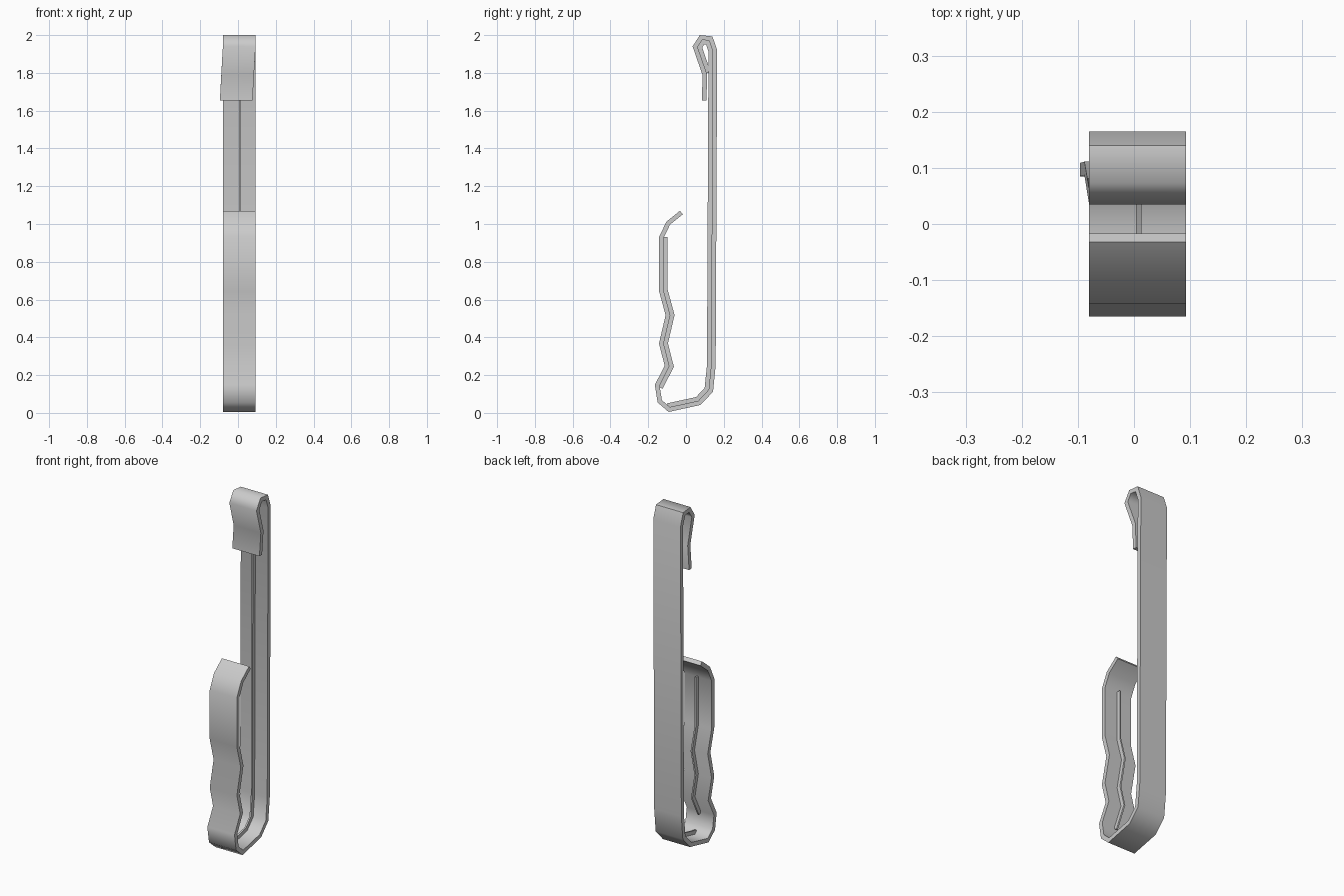
import bpy
import bmesh
import math
from mathutils import Vector

cube = bpy.data.objects.get("Cube")
if cube:
    bpy.data.objects.remove(cube)

metal = bpy.data.materials.new("grey metal")
metal.use_nodes = True
GREY = (0.6, 0.6, 0.6, 1)
metal.diffuse_color = GREY
metal.node_tree.nodes["Principled BSDF"].inputs["Base Color"].default_value = GREY

# Outer line of the bent strip in (y, z): hook tip, over the top, down the back, up the front
PATH = [Vector(p) for p in (
    (0.085, 1.655), (0.087, 1.79), (0.035, 1.94), (0.073, 2.0), (0.14, 1.993),
    (0.165, 1.92), (0.157, 0.25), (0.143, 0.112), (0.077, 0.042), (-0.092, 0.005),
    (-0.15, 0.055), (-0.165, 0.148), (-0.113, 0.25), (-0.143, 0.367), (-0.108, 0.517),
    (-0.143, 0.646), (-0.143, 0.93), (-0.104, 1.012), (-0.032, 1.07))]
STRIP = 0.024
RIB = 0.022


def offset(path, dist):
    """Shift a polyline to its inner side with mitred corners."""
    dirs = [(b - a).normalized() for a, b in zip(path, path[1:])]
    normals = [Vector((d.y, -d.x)) for d in dirs]
    result = []
    for i, p in enumerate(path):
        n1, n2 = normals[max(i - 1, 0)], normals[min(i, len(normals) - 1)]
        mitre = (n1 + n2).normalized()
        result.append(p + mitre * dist / mitre.dot(n1))
    return result


def band(name, first, last, near, far, x0, x1):
    """Bar following the path between two depths, from x0 to x1."""
    lines = [offset(PATH, d)[first:last + 1] for d in (near, far)]
    # square off the ends of a partial band
    sub = PATH[first:last + 1]
    for line, d in zip(lines, (near, far)):
        square = offset(sub, d)
        line[0], line[-1] = square[0], square[-1]
    bm = bmesh.new()
    rings = []
    for i, (a, b) in enumerate(zip(*lines)):
        index = first + i
        # the hook tip leans sideways
        lean = -0.016 * (PATH[2].y - PATH[index].y) / (PATH[2].y - PATH[0].y) if index < 2 else 0
        rings.append([bm.verts.new((x + lean, p.x, p.y))
                      for x, p in ((x0, a), (x1, a), (x1, b), (x0, b))])
    for r, s in zip(rings, rings[1:]):
        for k in range(4):
            m = (k + 1) % 4
            bm.faces.new((r[k], r[m], s[m], s[k]))
    bm.faces.new(rings[0])
    bm.faces.new(rings[-1])
    bmesh.ops.recalc_face_normals(bm, faces=bm.faces)
    mesh = bpy.data.meshes.new(name)
    bm.to_mesh(mesh)
    bm.free()
    mesh.materials.append(metal)
    obj = bpy.data.objects.new(name, mesh)
    bpy.context.collection.objects.link(obj)
    bpy.ops.object.select_all(action='DESELECT')
    obj.select_set(True)
    bpy.context.view_layer.objects.active = obj
    bpy.ops.object.shade_smooth_by_angle(angle=math.radians(65))
    return obj


# Bent strip and the two thin ribs along its inside
band("clip_strip", 0, len(PATH) - 1, 0, STRIP, -0.08, 0.093)
band("back_rib", 1, 9, STRIP, STRIP + RIB, 0.004, 0.013)
band("front_rib", 11, 16, STRIP, STRIP + RIB, 0.004, 0.013)
